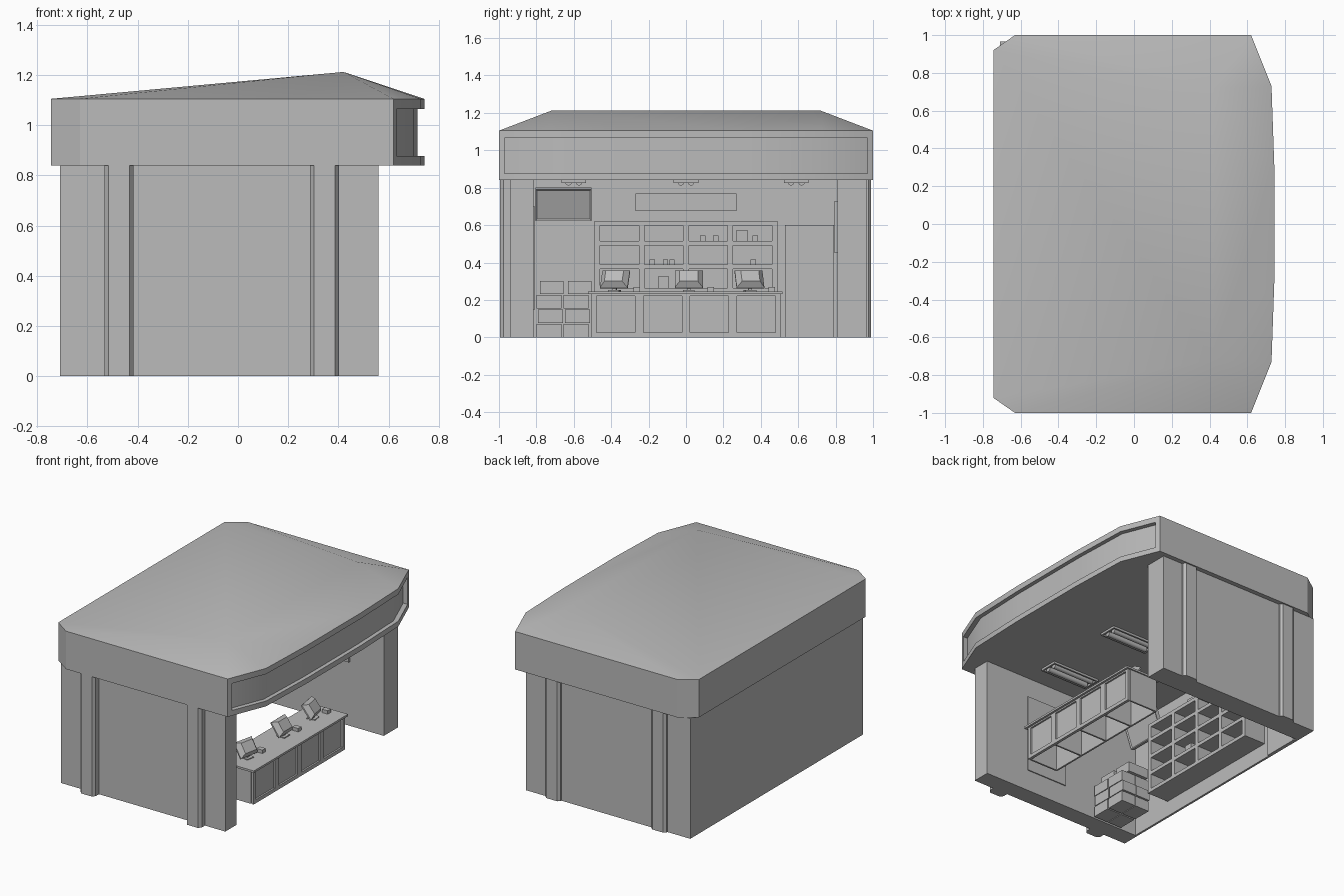
import bpy, bmesh, math
from mathutils import Matrix, Vector

cube = bpy.data.objects.get("Cube")
if cube:
    bpy.data.objects.remove(cube, do_unlink=True)

# Single matte colour
grey = bpy.data.materials.new("plain_grey")
grey.use_nodes = True
COLOR = (0.5, 0.5, 0.5, 1)
grey.diffuse_color = COLOR
grey.node_tree.nodes["Principled BSDF"].inputs["Base Color"].default_value = COLOR


def finish(name, bm, smooth=None, recalc=True):
    if recalc:
        bmesh.ops.recalc_face_normals(bm, faces=bm.faces)
    mesh = bpy.data.meshes.new(name)
    bm.to_mesh(mesh)
    bm.free()
    mesh.materials.append(grey)
    obj = bpy.data.objects.new(name, mesh)
    bpy.context.collection.objects.link(obj)
    if smooth:
        bpy.ops.object.select_all(action='DESELECT')
        obj.select_set(True)
        bpy.context.view_layer.objects.active = obj
        bpy.ops.object.shade_smooth_by_angle(angle=math.radians(smooth))
    return obj


def add_box(bm, x, y, z):
    """Add a box from three (low, high) ranges."""
    size = Matrix.Diagonal((x[1] - x[0], y[1] - y[0], z[1] - z[0], 1))
    mid = Matrix.Translation((sum(x) / 2, sum(y) / 2, sum(z) / 2))
    return bmesh.ops.create_cube(bm, size=1, matrix=mid @ size)["verts"]


def boxes(name, *ranges):
    bm = bmesh.new()
    for r in ranges:
        add_box(bm, *r)
    return finish(name, bm)


def prism(bm, outline, z0, z1):
    low = [bm.verts.new((x, y, z0)) for x, y in outline]
    high = [bm.verts.new((x, y, z1)) for x, y in outline]
    bm.faces.new(low)
    bm.faces.new(high)
    n = len(low)
    for i in range(n):
        j = (i + 1) % n
        bm.faces.new((low[i], low[j], high[j], high[i]))


def mirrored(half):
    """Close an outline by repeating it with y reversed."""
    return half + [(x, -y) for x, y in reversed(half)]


# Roof outline, starting at the middle of the curved front
rim = mirrored([(0.743, 0.3), (0.728, 0.73), (0.62, 1), (-0.63, 1), (-0.745, 0.92)])
recess = mirrored([(0.715, 0.3), (0.70, 0.715), (0.598, 0.97), (0.632, 0.97),
                   (0.62, 1), (-0.63, 1), (-0.745, 0.92)])

# Fascia band with a recessed sign panel along the front
for name, outline, z0, z1 in (("fascia_bottom", rim, 0.84, 0.877),
                              ("fascia_sign", recess, 0.877, 1.065),
                              ("fascia_top", rim, 1.065, 1.105)):
    bm = bmesh.new()
    prism(bm, outline, z0, z1)
    finish(name, bm, 30)

# Softly shaded hipped roof with its ridge near the front
bm = bmesh.new()
edge = [bm.verts.new((x, y, 1.105)) for x, y in rim]
ridge = [bm.verts.new((0.42, y, 1.212)) for y in (0.72, -0.72)]
for i in range(4):
    bm.faces.new((edge[i], edge[i + 1], ridge[0]))
    bm.faces.new((edge[9 - i], ridge[1], edge[8 - i]))
bm.faces.new((edge[4], edge[5], ridge[1], ridge[0]))
bm.faces.new((edge[0], ridge[0], ridge[1], edge[9]))
finish("roof", bm, 80)

# Walls
boxes("right_wall", ((-0.71, 0.56), (-0.94, -0.815), (0, 0.84)))
boxes("left_wall", ((-0.71, 0.56), (0.81, 0.967), (0, 0.84)))
boxes("back_wall", ((-0.71, -0.695), (-0.815, 0.81), (0, 0.84)))

# Chamfered wall columns
for side, face, skin in (("right", -0.995, -0.975), ("left", 0.99, 0.975)):
    root = 0.9 if face > 0 else -0.9
    for place, x in (("back", -0.475), ("front", 0.345)):
        bm = bmesh.new()
        prism(bm, [(x - 0.058, root), (x - 0.058, skin), (x - 0.042, face),
                   (x + 0.042, face), (x + 0.058, skin), (x + 0.058, root)], 0, 0.84)
        finish(f"{side}_{place}_column", bm)

# Service counter: open below, four compartments, panelled front
T = 0.012
ends = [-0.5 + 0.25 * i for i in range(5)]
parts = [((0.21, 0.49), (-0.525, 0.515), (0.232, 0.246)),
         ((0.23, 0.23 + T), (-0.5, 0.5), (0, 0.232)),
         ((0.455, 0.463), (-0.5, 0.5), (0, 0.232)),
         ((0.463, 0.475), (-0.5, 0.5), (0, 0.025)),
         ((0.463, 0.475), (-0.5, 0.5), (0.222, 0.232))]
for y in ends:
    parts.append(((0.235, 0.455), (y - T / 2, y + T / 2), (0, 0.232)))
    parts.append(((0.463, 0.475), (max(y - 0.022, -0.505), min(y + 0.022, 0.505)), (0, 0.232)))
boxes("counter", *parts)

# Monitors with tapered backs on stands, each beside a card reader
for i, (y, turn) in enumerate(((-0.38, -12), (0.015, 0), (0.34, 10))):
    bm = bmesh.new()
    screen = add_box(bm, (-0.01, 0.0), (-0.075, 0.075), (-0.055, 0.055))
    back = add_box(bm, (0.0, 0.03), (-0.075, 0.075), (-0.055, 0.055))
    for v in back:
        if v.co.x > 0.01:
            v.co.y *= 0.65
            v.co.z *= 0.65
    bmesh.ops.rotate(bm, verts=bm.verts, matrix=Matrix.Rotation(math.radians(-35), 3, 'Y'))
    bmesh.ops.translate(bm, verts=bm.verts, vec=(0, 0, 0.312))
    add_box(bm, (0.0, 0.02), (-0.01, 0.01), (0.25, 0.3))
    add_box(bm, (-0.02, 0.04), (-0.03, 0.03), (0.246, 0.252))
    bmesh.ops.rotate(bm, verts=bm.verts, matrix=Matrix.Rotation(math.radians(turn), 3, 'Z'))
    bmesh.ops.translate(bm, verts=bm.verts, vec=(0.33, y, 0))
    finish(f"monitor_{i + 1}", bm)
    boxes(f"card_reader_{i + 1}", ((0.34, 0.385), (y + 0.1, y + 0.135), (0.246, 0.27)))

# Shelf unit on the back wall, four by four compartments
F, B = -0.53, -0.695
parts = [((B, B + T), (-0.49, 0.49), (0.12, 0.62))]
parts += [((B, F), (-0.49, 0.49), (z, z + 0.025)) for z in (0.11, 0.24, 0.365, 0.49, 0.597)]
parts += [((B, F), (y - 0.015, y + 0.015), (0.11, 0.62)) for y in
          [-0.475 + 0.2375 * i for i in range(5)]]
boxes("shelf_unit", *parts)

# Goods on the shelves: position, width, base and height
goods = [(0.09, 0.03, 0.515, 0.03), (0.16, 0.03, 0.515, 0.03), (0.3, 0.06, 0.515, 0.06),
         (0.37, 0.03, 0.515, 0.03), (-0.18, 0.03, 0.39, 0.025), (-0.11, 0.025, 0.39, 0.025),
         (-0.075, 0.025, 0.39, 0.025), (0.36, 0.03, 0.39, 0.025), (-0.12, 0.06, 0.265, 0.06)]
boxes("shelf_goods", *[((-0.62, -0.56), (y - w / 2, y + w / 2), (z, z + h))
                       for y, w, z, h in goods])

# Stacked cartons in the corner
parts = []
for row in range(3):
    z = 0.077 * row
    shift = 0.008 * (row % 2)
    for y in (-0.8, -0.655):
        for x in (-0.56, -0.445):
            parts.append(((x, x + 0.11), (y + shift, y + shift + 0.135), (z, z + 0.072)))
for y in (-0.78, -0.63):
    parts.append(((-0.54, -0.38), (y, y + 0.125), (0.231, 0.3)))
boxes("cartons", *parts)

# Wall screen tilted towards the floor
bm = bmesh.new()
add_box(bm, (-0.02, 0.01), (-0.15, 0.15), (-0.09, 0.09))
front = max(bm.faces, key=lambda f: f.calc_center_median().x)
bmesh.ops.inset_individual(bm, faces=[front], thickness=0.012, depth=-0.006)
bmesh.ops.rotate(bm, verts=bm.verts, matrix=Matrix.Rotation(math.radians(20), 3, 'Y'))
bmesh.ops.translate(bm, verts=bm.verts, vec=(-0.63, -0.655, 0.71))
finish("wall_screen", bm)

# Door, sign board and posters
boxes("door", ((-0.695, -0.685), (0.53, 0.79), (0, 0.6)))
boxes("sign_board", ((-0.695, -0.68), (-0.27, 0.27), (0.675, 0.77)))
boxes("left_poster", ((-0.1, 0.3), (0.793, 0.81), (0.45, 0.73)))
boxes("right_poster", ((-0.1, 0.22), (-0.815, -0.808), (0.15, 0.7)))

# Ceiling lamps: shallow frame with two tubes
for i, y in enumerate((-0.6, 0, 0.59)):
    bm = bmesh.new()
    for s in (-1, 1):
        add_box(bm, (-0.14, 0.22), sorted((y + s * 0.055, y + s * 0.066)), (0.825, 0.84))
        end = 0.04 + s * 0.18
        add_box(bm, (end - 0.006, end + 0.006), (y - 0.066, y + 0.066), (0.825, 0.84))
        tube = Matrix.Translation((0.04, y + s * 0.028, 0.83)) @ Matrix.Rotation(math.pi / 2, 4, 'Y')
        bmesh.ops.create_cone(bm, cap_ends=True, segments=10, radius1=0.018, radius2=0.018,
                              depth=0.32, matrix=tube)
    finish(f"ceiling_lamp_{i + 1}", bm, 40)
